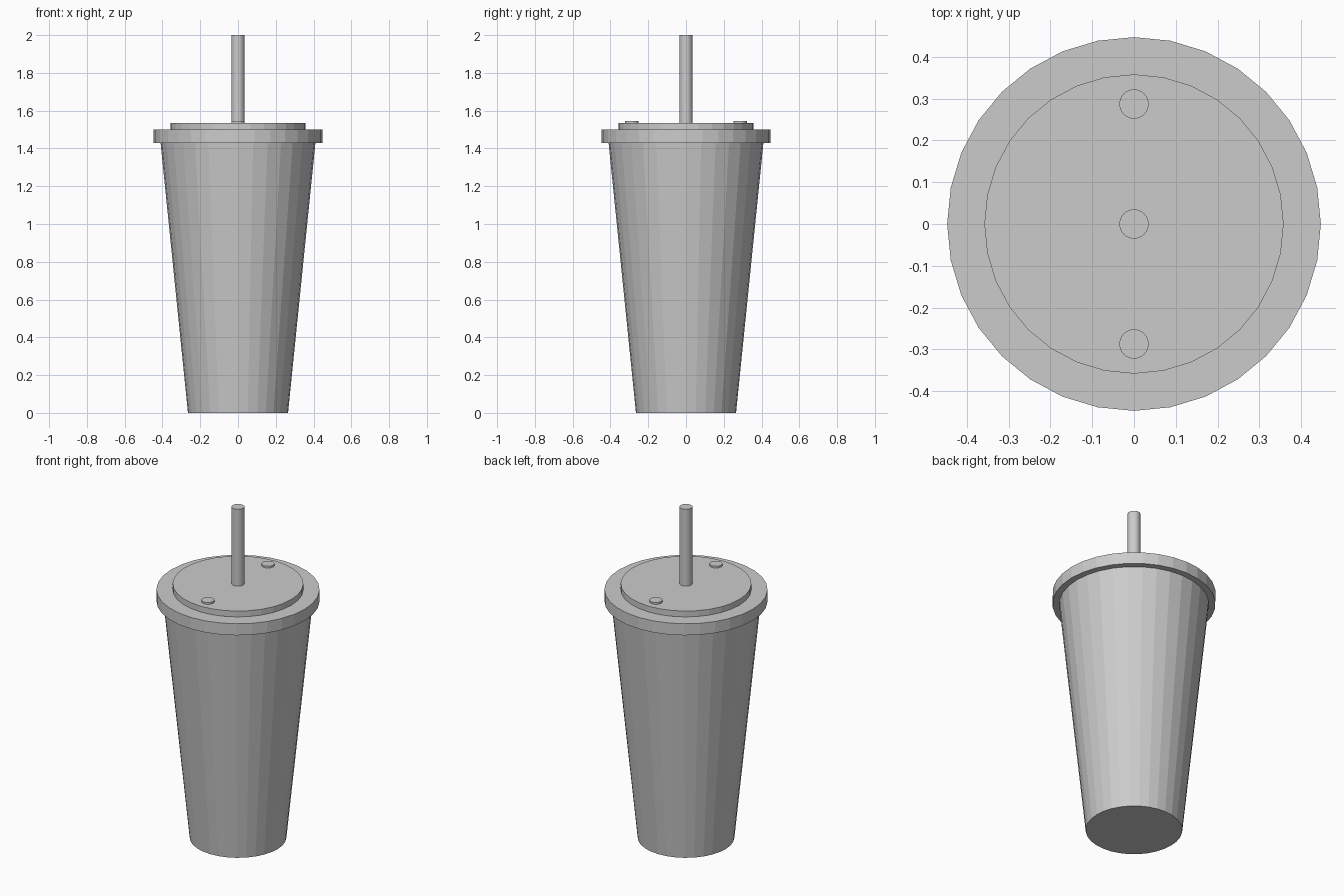
import bpy, math

if "Cube" in bpy.data.objects:
    bpy.data.objects.remove(bpy.data.objects["Cube"])


def tapered(name, z0, z1, r0, r1, sides=32, y=0.0):
    """Flat-shaded capped cylinder or cone between two heights, vertex on +y."""
    bpy.ops.mesh.primitive_cone_add(vertices=sides, radius1=r0, radius2=r1,
                                    depth=z1 - z0, location=(0, y, (z0 + z1) / 2))
    obj = bpy.context.object
    obj.name = name
    return obj


# Tapered cup body
tapered("cup_body", 0.0, 1.43, 0.265, 0.41)

# Lid: wide rim with a raised disc on top
tapered("lid_rim", 1.43, 1.50, 0.447, 0.447)
tapered("lid_disc", 1.50, 1.535, 0.358, 0.358)

# Two small buttons on the lid, front and back
for label, side in (("front", -1), ("back", 1)):
    tapered(f"lid_button_{label}", 1.535, 1.546, 0.035, 0.035, y=side * 0.287)

# Straw
tapered("straw", 1.535, 2.0, 0.035, 0.035)
